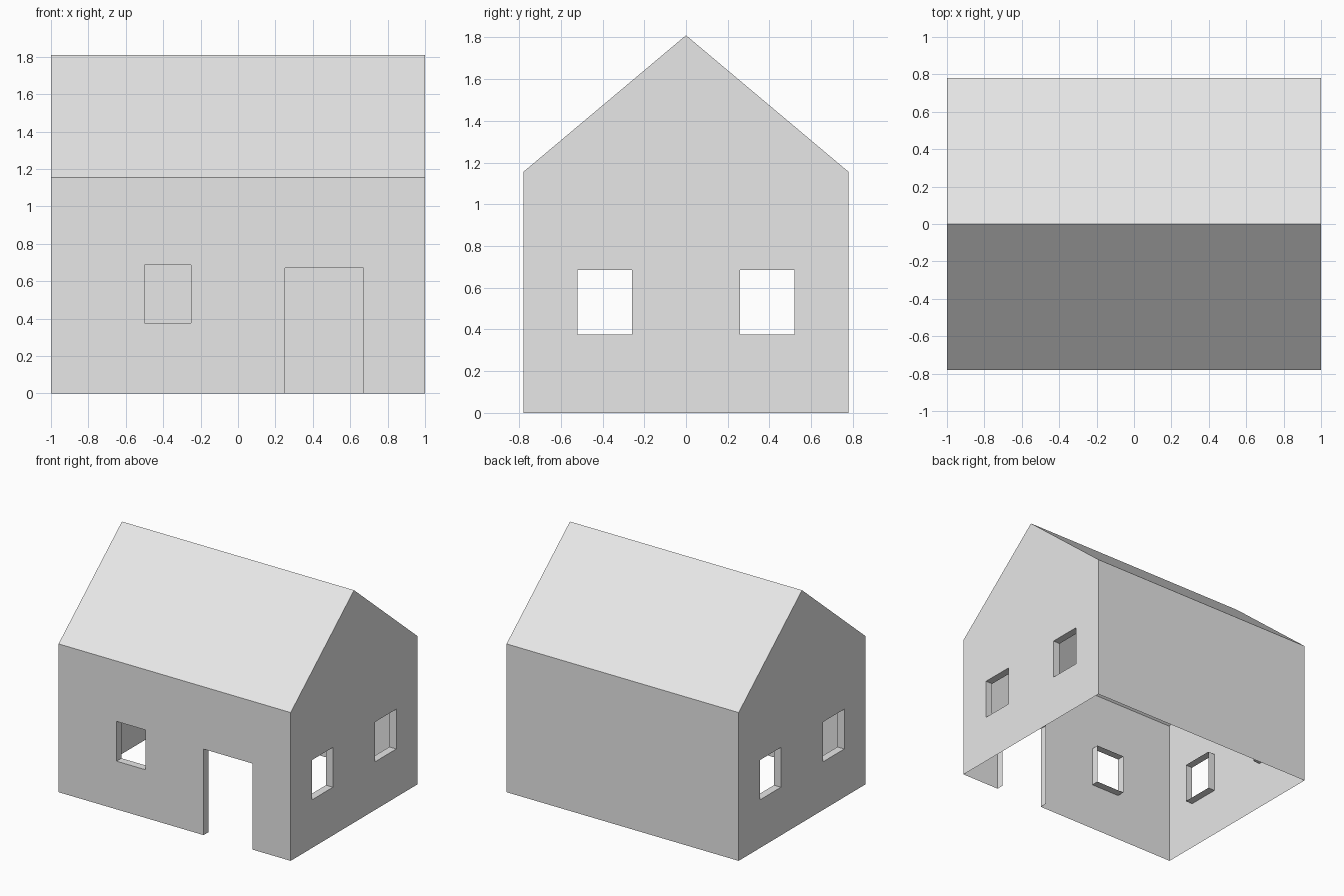
import bpy
import bmesh
from math import radians
from mathutils import Matrix, Vector

cube = bpy.data.objects.get("Cube")
if cube:
    bpy.data.objects.remove(cube, do_unlink=True)

HALF_X, HALF_Y = 1.0, 0.78
EAVES, RIDGE = 1.155, 1.81
REVEAL = 0.06
SILL, LINTEL = 0.375, 0.685

plaster = bpy.data.materials.new("light_grey")
grey = (0.8, 0.8, 0.8, 1)
plaster.diffuse_color = grey
plaster.use_nodes = True
for node in plaster.node_tree.nodes:
    if node.type == 'BSDF_PRINCIPLED':
        node.inputs["Base Color"].default_value = grey


def finish(name, bm):
    mesh = bpy.data.meshes.new(name)
    bm.to_mesh(mesh)
    bm.free()
    mesh.materials.append(plaster)
    obj = bpy.data.objects.new(name, mesh)
    bpy.context.collection.objects.link(obj)
    return obj


def add_wall(name, outline, openings, distance, turn):
    """Single-sheet wall with openings (left, right, bottom, top) and inward reveals."""
    bm = bmesh.new()
    bm.faces.new([bm.verts.new((u, -distance, v)) for u, v in outline])

    # slice the sheet along every opening edge, then remove the opening faces
    for axis, values in ((Vector((1, 0, 0)), {s for o in openings for s in o[:2]}),
                         (Vector((0, 0, 1)), {s for o in openings for s in o[2:]})):
        for value in sorted(values):
            geom = bm.verts[:] + bm.edges[:] + bm.faces[:]
            bmesh.ops.bisect_plane(bm, geom=geom, plane_co=axis * value, plane_no=axis)
    holes = []
    for face in bm.faces:
        c = face.calc_center_median()
        if any(l < c.x < r and b < c.z < t for l, r, b, t in openings):
            holes.append(face)
    bmesh.ops.delete(bm, geom=holes, context='FACES')

    # reveals around each opening; a door has no sill
    for l, r, b, t in openings:
        corners = [(l, b), (r, b), (r, t), (l, t)]
        for i, (u1, v1) in enumerate(corners):
            u2, v2 = corners[(i + 1) % 4]
            if v1 == v2 == 0:
                continue
            near, far = -distance, -distance + REVEAL
            quad = [(u1, near, v1), (u2, near, v2), (u2, far, v2), (u1, far, v1)]
            bm.faces.new([bm.verts.new(p) for p in quad])
    bmesh.ops.remove_doubles(bm, verts=bm.verts[:], dist=0.0005)
    bm.transform(Matrix.Rotation(radians(turn), 4, 'Z'))
    return finish(name, bm)


# long walls
long_side = [(-HALF_X, 0), (HALF_X, 0), (HALF_X, EAVES), (-HALF_X, EAVES)]
front_window = (-0.5, -0.25, SILL, LINTEL)
doorway = (0.25, 0.67, 0, 0.67)
add_wall("front_wall", long_side, [front_window, doorway], HALF_Y, 0)
add_wall("back_wall", long_side, [], HALF_Y, 180)

# gable walls, each with a pair of windows
gable = [(-HALF_Y, 0), (HALF_Y, 0), (HALF_Y, EAVES), (0, RIDGE), (-HALF_Y, EAVES)]
pair = [(-0.52, -0.26, SILL, LINTEL), (0.26, 0.52, SILL, LINTEL)]
add_wall("gable_wall_positive_x", gable, pair, HALF_X, 90)
add_wall("gable_wall_negative_x", gable, pair, HALF_X, -90)

# pitched roof
bm = bmesh.new()
rows = [[bm.verts.new((x, y, z)) for x in (-HALF_X, HALF_X)]
        for y, z in ((-HALF_Y, EAVES), (0, RIDGE), (HALF_Y, EAVES))]
for low, high in zip(rows, rows[1:]):
    bm.faces.new((low[0], low[1], high[1], high[0]))
finish("roof", bm)
